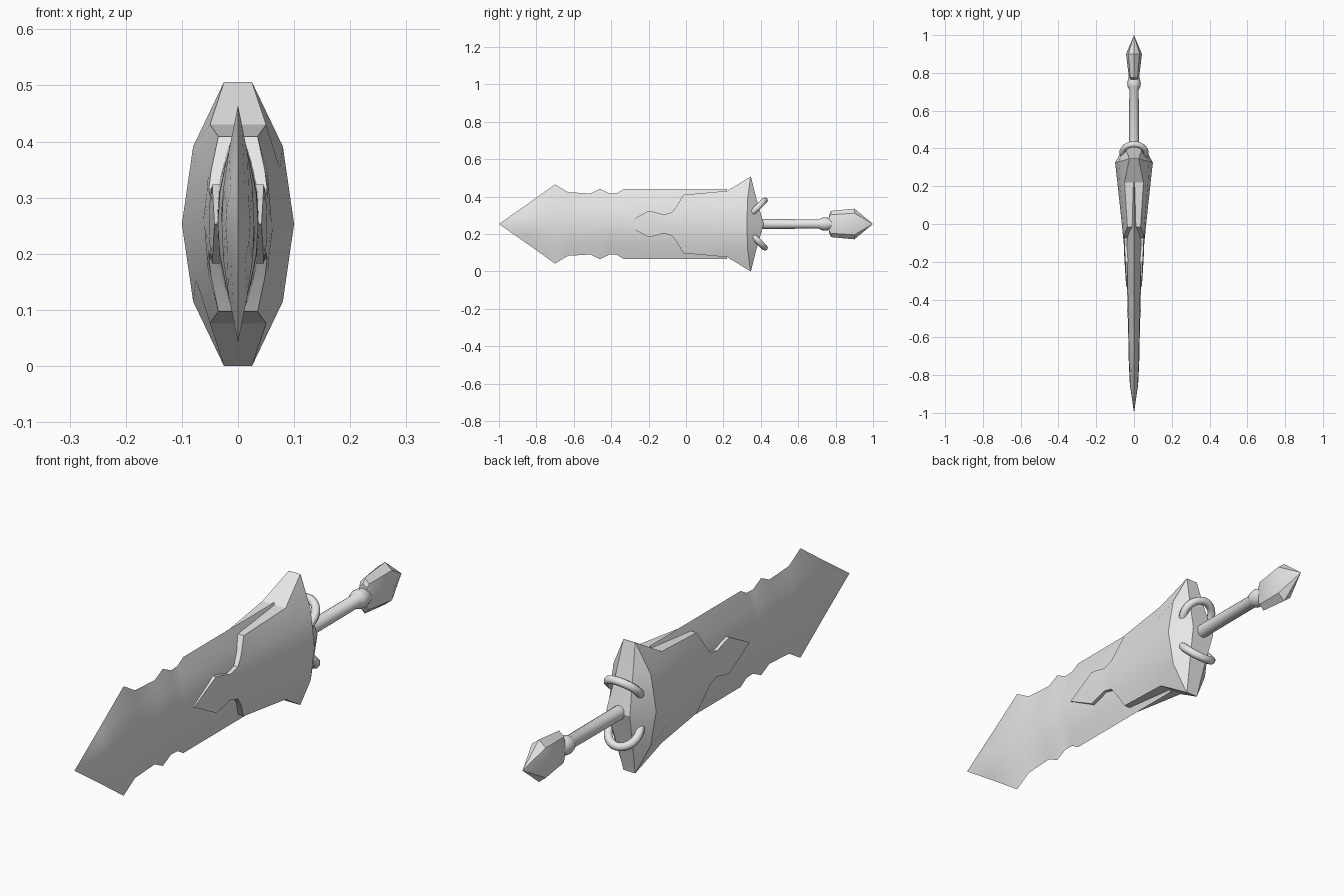
import bpy, bmesh, math
from mathutils import Vector

cube = bpy.data.objects.get("Cube")
if cube:
    bpy.data.objects.remove(cube)

MID = 0.253  # height of the weapon's long axis

metal = bpy.data.materials.new("plain grey")
metal.use_nodes = True
metal.diffuse_color = (0.8, 0.8, 0.8, 1)
metal.node_tree.nodes["Principled BSDF"].inputs["Base Color"].default_value = (0.8, 0.8, 0.8, 1)


def finish(obj, angle):
    obj.data.materials.append(metal)
    bpy.ops.object.select_all(action='DESELECT')
    obj.select_set(True)
    bpy.context.view_layer.objects.active = obj
    bpy.ops.object.shade_smooth_by_angle(angle=math.radians(angle))


def loft(name, quarters, angle):
    """Skin stations; each is a quarter section of (x, y, h) from side to top."""
    bm = bmesh.new()
    rings = []
    for q in quarters:
        back = q[::-1]
        pts = ([(x, y, h) for x, y, h in q] + [(-x, y, h) for x, y, h in back]
               + [(-x, y, -h) for x, y, h in q] + [(x, y, -h) for x, y, h in back])
        rings.append([bm.verts.new((x, y, h + MID)) for x, y, h in pts])
    n = len(rings[0])
    for a, b in zip(rings, rings[1:]):
        for i in range(n):
            j = (i + 1) % n
            bm.faces.new((a[i], a[j], b[j], b[i]))
    bm.faces.new(rings[0])
    bm.faces.new(rings[-1][::-1])
    bmesh.ops.remove_doubles(bm, verts=bm.verts, dist=0.0002)
    bmesh.ops.recalc_face_normals(bm, faces=bm.faces)
    mesh = bpy.data.meshes.new(name)
    bm.to_mesh(mesh)
    bm.free()
    obj = bpy.data.objects.new(name, mesh)
    bpy.context.collection.objects.link(obj)
    finish(obj, angle)


def ellipse(y, rx, rh, steps):
    return [(rx * math.cos(i * math.pi / 2 / steps), y,
             rh * math.sin(i * math.pi / 2 / steps)) for i in range(steps + 1)]


# Blade: thin lens section along a notched outline (y, half height, half width)
lens = [(1, 0), (0.9, 0.3), (0.58, 0.6), (0.22, 0.85), (0, 1)]
blade = [(-1, 0, 0), (-0.85, 0.105, 0.022), (-0.70, 0.212, 0.029), (-0.63, 0.17, 0.03),
         (-0.51, 0.163, 0.032), (-0.46, 0.188, 0.036), (-0.41, 0.163, 0.034),
         (-0.37, 0.165, 0.036), (-0.335, 0.186, 0.037), (0.22, 0.186, 0.045)]
loft("blade", [[(w * a, y, h * b) for a, b in lens] for y, h, w in blade], 50)

# Guard: side prongs widening into a flared body (y, half height, side x, top x)
body = [(-0.33, 0, 0.042, 0.042), (-0.20, 0.07, 0.050, 0.046), (-0.165, 0.063, 0.052, 0.048),
        (-0.12, 0.05, 0.053, 0.050), (-0.075, 0.062, 0.057, 0.052),
        (-0.05, 0.095, 0.060, 0.048), (-0.015, 0.156, 0.063, 0.035),
        (0.22, 0.177, 0.088, 0.050)]
guard = [[(s, y, 0), (s + (t - s) * 0.35, y, h * 0.56), (t, y, h)] for y, h, s, t in body]
rim = [(0.1, 0.325, 0), (0.08, 0.33, 0.138), (0.025, 0.345, 0.253)]
rear = [(0.05, 0.415, 0), (0.035, 0.375, 0.14), (0.025, 0.347, 0.253)]
guard += [rim, rear, [(0, y, h) for x, y, h in rear]]
loft("guard", guard, 25)

# Handle with a rounded collar
grip = [(0.39, 0.026), (0.71, 0.025), (0.725, 0.033), (0.745, 0.036), (0.765, 0.032), (0.79, 0.024)]
loft("handle", [ellipse(y, r, r, 4) for y, r in grip], 40)

# Pommel: flattened faceted spearhead
knob = [(0.765, 0.022, 0.05), (0.775, 0.027, 0.07), (0.90, 0.042, 0.082), (1, 0, 0)]
loft("pommel", [ellipse(y, rx, rh, 2) for y, rx, rh in knob], 30)

# Rings: a slanted loop above and below the handle
for label, side in (("upper", 1), ("lower", -1)):
    axis = Vector((0, -1, side))
    bpy.ops.mesh.primitive_torus_add(
        major_radius=0.062, minor_radius=0.016, major_segments=24, minor_segments=8,
        location=(0, 0.378, MID + side * 0.083),
        rotation=axis.to_track_quat('Z', 'X').to_euler())
    ring = bpy.context.object
    ring.name = label + "_ring"
    finish(ring, 60)
